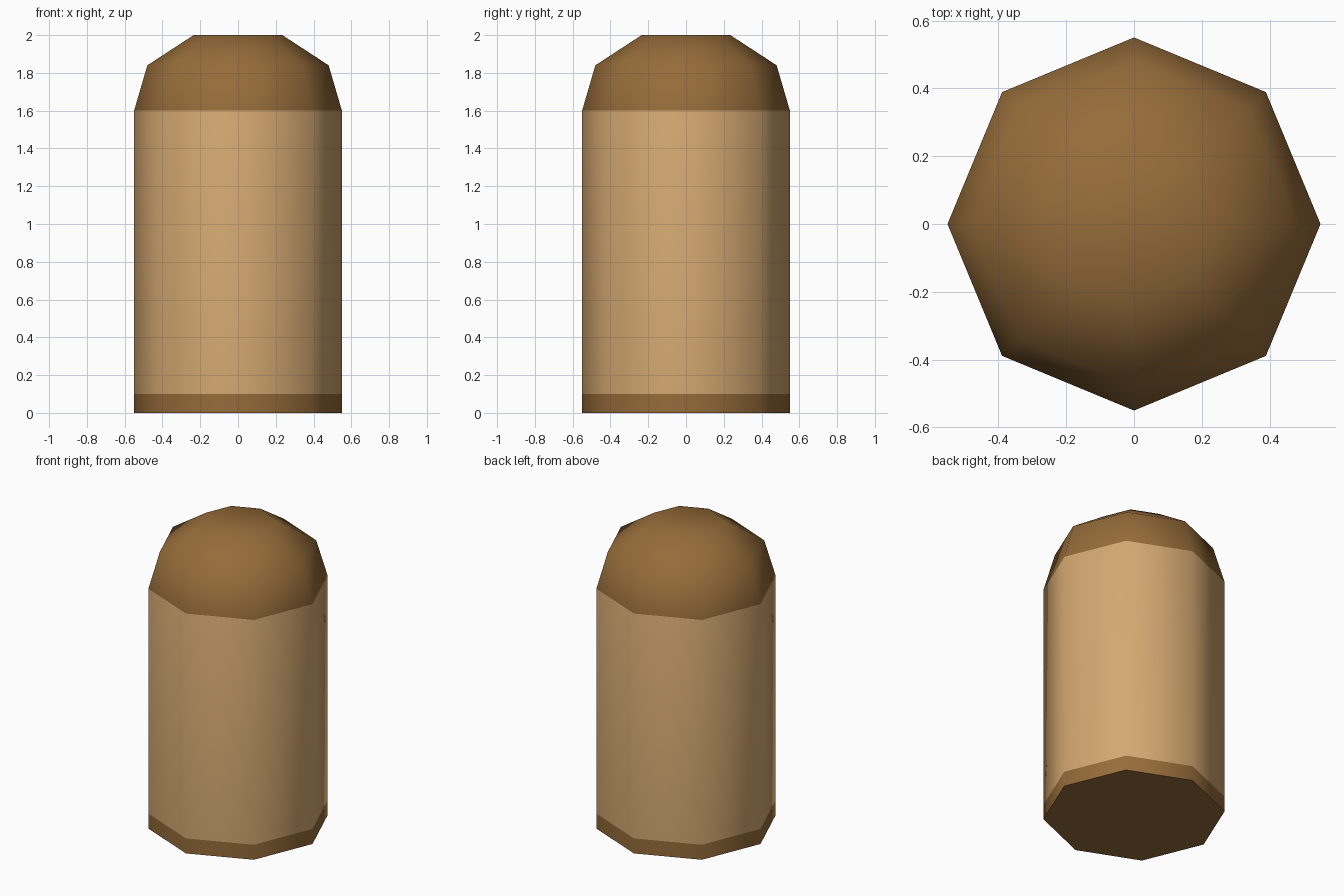
import bpy, bmesh, math

if "Cube" in bpy.data.objects:
    bpy.data.objects.remove(bpy.data.objects["Cube"])

SIDES = 8
# Profile of the post: (radius, height)
PROFILE = [(0.55, 0.0), (0.55, 0.1), (0.55, 1.6), (0.48, 1.84), (0.235, 2.0)]


def material(name, color):
    m = bpy.data.materials.new(name)
    m.diffuse_color = (*color, 1.0)
    m.use_nodes = True
    m.node_tree.nodes["Principled BSDF"].inputs["Base Color"].default_value = m.diffuse_color
    return m


# Octagonal rings stacked along the profile
bm = bmesh.new()
rings = [[bm.verts.new((r * math.cos(math.tau * i / SIDES),
                        r * math.sin(math.tau * i / SIDES), z))
          for i in range(SIDES)] for r, z in PROFILE]
for low, high in zip(rings, rings[1:]):
    for i in range(SIDES):
        j = (i + 1) % SIDES
        bm.faces.new((low[i], low[j], high[j], high[i]))
bm.faces.new(rings[0][::-1])
bm.faces.new(rings[-1])

# Light shaft between the dark base band and the dark domed cap
for f in bm.faces:
    f.material_index = 1 if 0.1 < f.calc_center_median().z < 1.6 else 0

mesh = bpy.data.meshes.new("domed_post")
bm.to_mesh(mesh)
bm.free()
mesh.materials.append(material("dark brown", (0.305, 0.150, 0.042)))
mesh.materials.append(material("light tan", (0.658, 0.392, 0.165)))
post = bpy.data.objects.new("domed_post", mesh)
bpy.context.collection.objects.link(post)

# Smooth sides and cap, sharp bottom rim
bpy.context.view_layer.objects.active = post
post.select_set(True)
bpy.ops.object.shade_smooth_by_angle(angle=math.radians(60))
